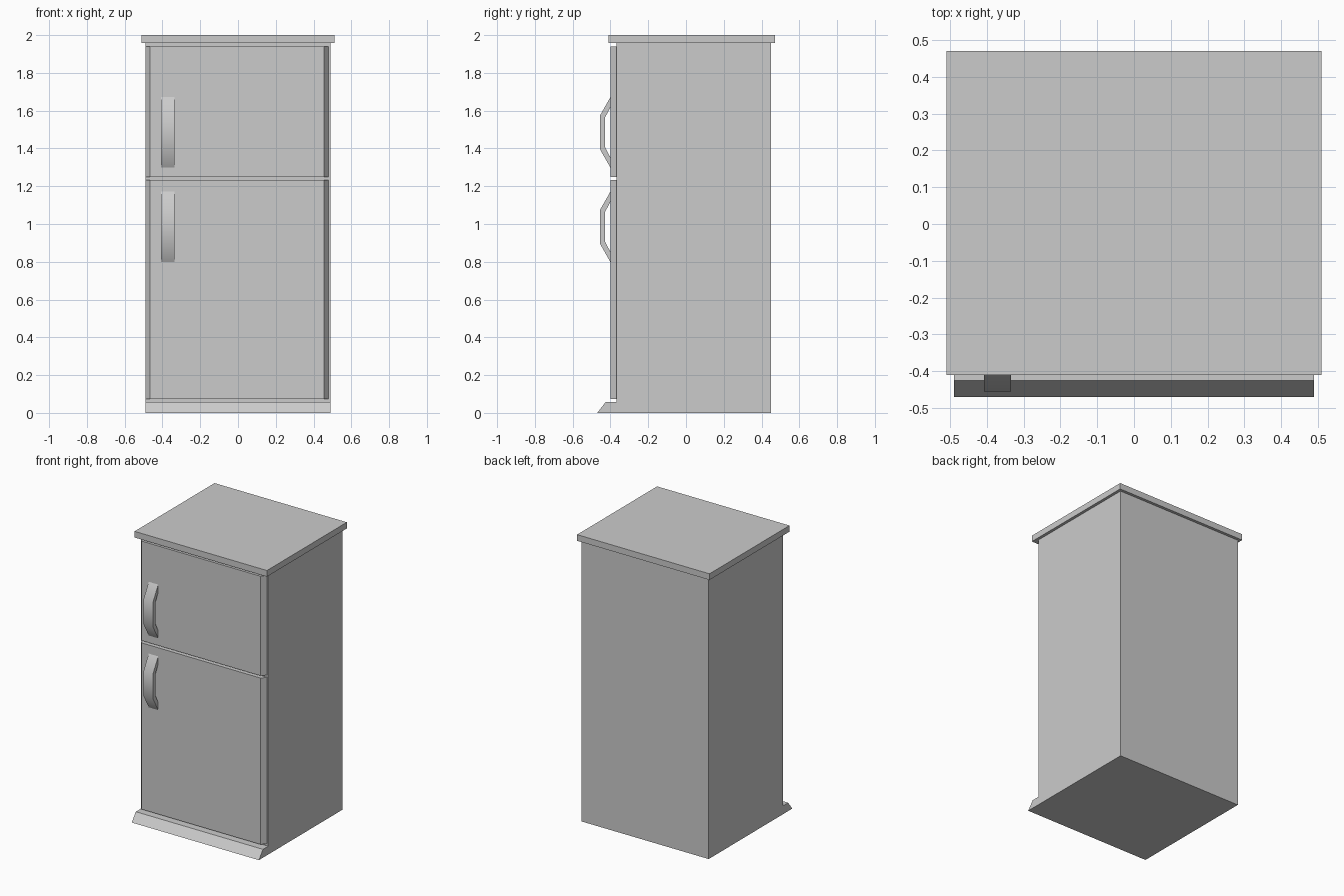
import bpy, bmesh
from math import radians

if "Cube" in bpy.data.objects:
    bpy.data.objects.remove(bpy.data.objects["Cube"])


def prism(name, profile, lo, hi, axis):
    """Extrude a 2D profile from lo to hi; axis 'x' takes (y, z) points, 'z' takes (x, y)."""
    def point(p, d):
        return (d, *p) if axis == 'x' else (*p, d)
    bm = bmesh.new()
    face = bm.faces.new([bm.verts.new(point(p, lo)) for p in profile])
    ext = bmesh.ops.extrude_face_region(bm, geom=[face])
    offset = point((0, 0), hi - lo)
    bmesh.ops.translate(bm, vec=offset,
                        verts=[g for g in ext['geom'] if isinstance(g, bmesh.types.BMVert)])
    bmesh.ops.recalc_face_normals(bm, faces=bm.faces)
    mesh = bpy.data.meshes.new(name)
    bm.to_mesh(mesh)
    bm.free()
    obj = bpy.data.objects.new(name, mesh)
    bpy.context.collection.objects.link(obj)
    return obj


BODY_FRONT, DOOR_FRONT = -0.367, -0.40

# Cabinet with sloped kick plate, seen from the side
prism("cabinet", [(0.45, 0), (0.45, 1.957), (BODY_FRONT, 1.957), (BODY_FRONT, 0.058),
                  (-0.425, 0.058), (-0.47, 0)], -0.49, 0.49, 'x')

# Overhanging top slab
prism("top_slab", [(-0.51, -0.41), (0.51, -0.41), (0.51, 0.47), (-0.51, 0.47)], 1.957, 2.0, 'z')

# Doors with slanted vertical edges
door = [(-0.49, BODY_FRONT), (-0.465, DOOR_FRONT), (0.455, DOOR_FRONT), (0.48, BODY_FRONT)]
prism("fridge_door", door, 0.073, 1.232, 'z')
prism("freezer_door", door, 1.248, 1.941, 'z')

# Bent handles, smooth along the bends
for name, z in (("fridge_handle", 0.985), ("freezer_handle", 1.485)):
    outer = [(DOOR_FRONT, 0.187), (-0.455, 0.09), (-0.455, -0.09), (DOOR_FRONT, -0.187)]
    inner = [(DOOR_FRONT, -0.133), (-0.428, -0.08), (-0.428, 0.08), (DOOR_FRONT, 0.133)]
    handle = prism(name, [(y, z + dz) for y, dz in outer + inner], -0.408, -0.335, 'x')
    bpy.ops.object.select_all(action='DESELECT')
    handle.select_set(True)
    bpy.context.view_layer.objects.active = handle
    bpy.ops.object.shade_smooth_by_angle(angle=radians(40))
